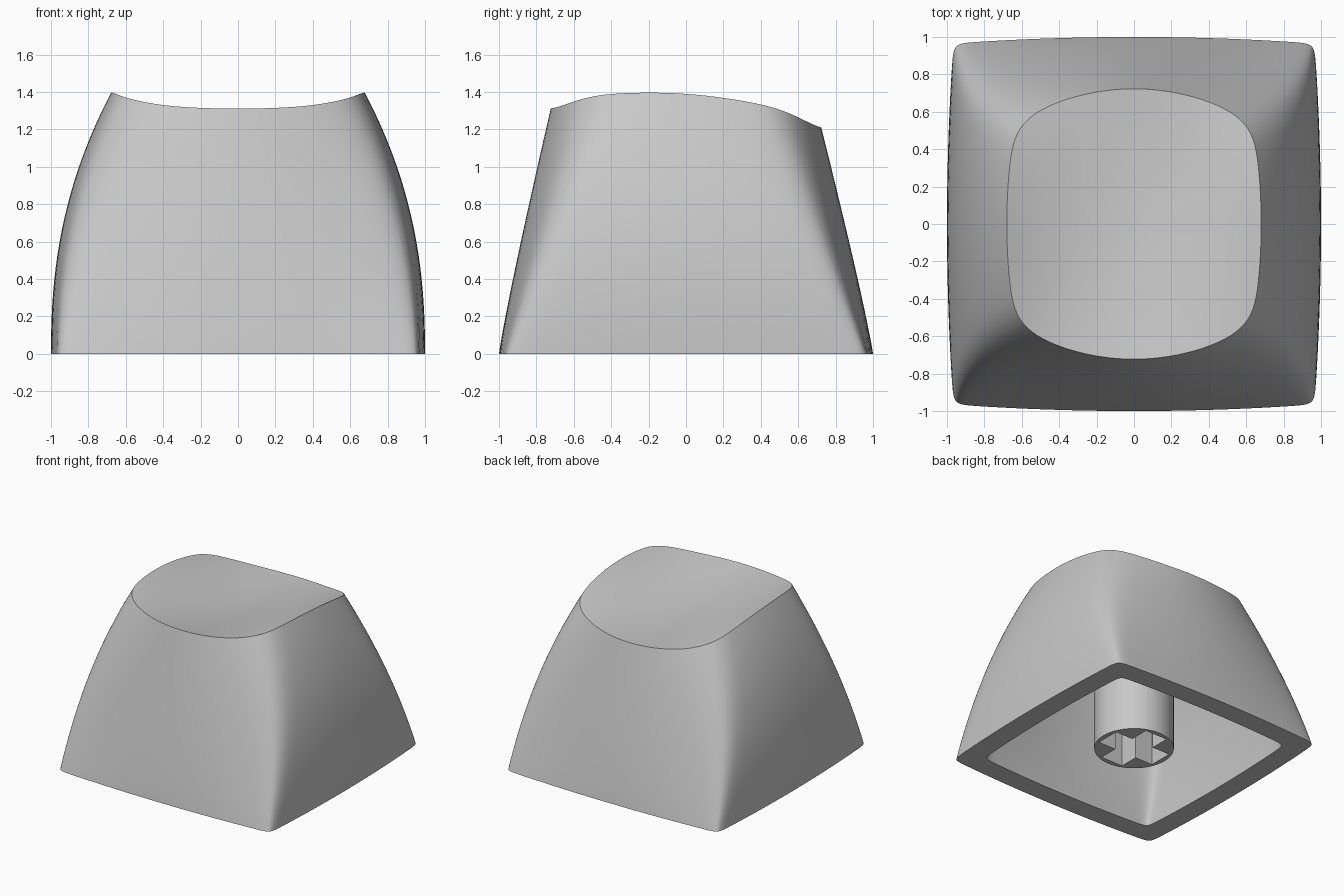
import bpy
import bmesh
import math

if "Cube" in bpy.data.objects:
    bpy.data.objects.remove(bpy.data.objects["Cube"], do_unlink=True)

# One grey plastic
GREY = (0.58, 0.58, 0.58, 1)
plastic = bpy.data.materials.new("grey plastic")
plastic.use_nodes = True
plastic.diffuse_color = GREY
bsdf = next(n for n in plastic.node_tree.nodes if n.type == 'BSDF_PRINCIPLED')
bsdf.inputs["Base Color"].default_value = GREY

SIDE = 32            # segments per side of the cap outline
WALL = 0.17          # wall thickness
CEILING = 1.0        # height of the hollow


def mix(a, b, t):
    return a + (b - a) * t


def dish(x, y):
    """Height of the scooped top, tilted down to the back."""
    bowl = 0.04 * (1 - (y / 0.72) ** 2) * (1 - (x / 0.68) ** 2)
    return 1.26 - 0.07 * y + x * x * (0.28 - 0.23 * y * y) - bowl


def unit_square():
    """Square outline with points gathered near the corners."""
    pts = []
    for side in range(4):
        for i in range(SIDE):
            p, q = 1.0, math.sin(math.pi / 2 * (2 * i / SIDE - 1))
            for _ in range(side):
                p, q = -q, p
            pts.append((p, q))
    return pts


def outline(t, inset=0.0):
    """Bulged, rounded square; t runs from base (0) to rim (1)."""
    n = 1 / mix(1 / 40, 1 / 9, t)
    half_x = 1 - 0.32 * t ** 2.3 - inset
    half_y = 1 - 0.277 * t ** 1.1 - inset
    bulge_x, bulge_y = mix(0.035, 0.07, t), mix(0.035, 0.24, t)
    pts = []
    for p, q in unit_square():
        r = (abs(p) ** n + abs(q) ** n) ** (1 / n)
        u, v = p / r, q / r
        pts.append((half_x * u * (1 - bulge_x * v * v),
                    half_y * v * (1 - bulge_y * u * u)))
    return pts


def loft(name, rings):
    """Skin a list of equal rings and close both ends."""
    bm = bmesh.new()
    loops = [[bm.verts.new(p) for p in ring] for ring in rings]
    for a, b in zip(loops, loops[1:]):
        for i in range(len(a)):
            j = (i + 1) % len(a)
            bm.faces.new((a[i], a[j], b[j], b[i]))
    bm.faces.new(loops[0])
    bm.faces.new(loops[-1])
    bmesh.ops.recalc_face_normals(bm, faces=bm.faces)
    mesh = bpy.data.meshes.new(name)
    bm.to_mesh(mesh)
    bm.free()
    obj = bpy.data.objects.new(name, mesh)
    bpy.context.collection.objects.link(obj)
    mesh.materials.append(plastic)
    bpy.ops.object.select_all(action='DESELECT')
    obj.select_set(True)
    bpy.context.view_layer.objects.active = obj
    bpy.ops.object.shade_smooth_by_angle(angle=math.radians(32))
    return obj


# Cap shell: dish, outer walls, bottom lip, hollow inside
rim = outline(1)
rings = []
for i in range(1, 21):
    s = i / 20
    rings.append([(x * s, y * s, dish(x * s, y * s)) for x, y in rim])
for i in range(23, -1, -1):
    t = i / 24
    rings.append([(x, y, t * dish(*r)) for (x, y), r in zip(outline(t), rim)])
for i in range(13):
    z = CEILING * i / 12
    rings.append([(x, y, z) for x, y in outline(z / 1.35, WALL)])
loft("cap_shell", rings)

# Stem: round post with a cross-shaped socket
RADIUS, ARM, HALF, FOOT = 0.3, 0.26, 0.1, 0.03


def cross_radius(a):
    c, s = max(abs(math.cos(a)), 1e-6), max(abs(math.sin(a)), 1e-6)
    return max(min(ARM / c, HALF / s), min(HALF / c, ARM / s))


corner = math.atan2(HALF, ARM)
angles = {round(math.tau * i / 48, 5) for i in range(48)}
for k in range(4):
    for a in (corner, math.pi / 2 - corner):
        angles.add(round(a + k * math.pi / 2, 5))
angles = sorted(angles)


def stem_ring(radius, z):
    return [(radius(a) * math.cos(a), radius(a) * math.sin(a), z) for a in angles]


loft("stem", [stem_ring(lambda a: RADIUS, CEILING + 0.06),
              stem_ring(lambda a: RADIUS, FOOT),
              stem_ring(cross_radius, FOOT),
              stem_ring(cross_radius, 0.7)])
